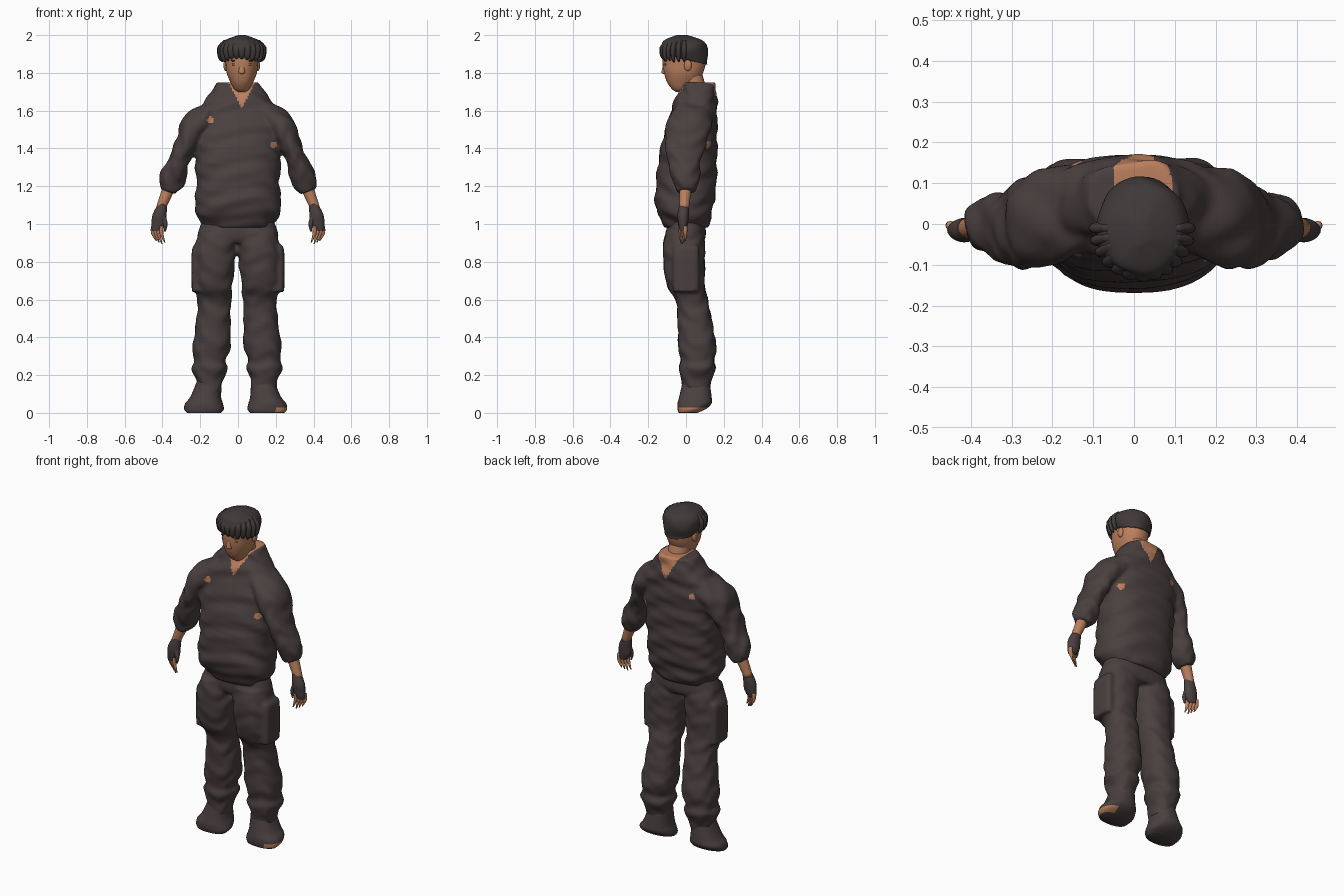
import bpy, bmesh, math, random
from mathutils import Vector

random.seed(4)
if "Cube" in bpy.data.objects:
    bpy.data.objects.remove(bpy.data.objects["Cube"], do_unlink=True)

SIDES = {"left": 1, "right": -1}
HEAD_X = .02


def material(name, *rgb):
    mat = bpy.data.materials.new(name)
    mat.use_nodes = True
    mat.diffuse_color = (*rgb, 1)
    mat.node_tree.nodes["Principled BSDF"].inputs["Base Color"].default_value = (*rgb, 1)
    return mat


CLOTH = material("charcoal_brown", .068, .05, .05)
SKIN = material("tan_skin", .5, .215, .11)
HAIR = material("dark_hair", .05, .04, .04)
SHADE = material("shaded_skin", .3, .125, .065)


def finish(name, bm, mat):
    mesh = bpy.data.meshes.new(name)
    for face in bm.faces:
        face.smooth = True
    bm.to_mesh(mesh)
    bm.free()
    mesh.materials.append(mat)
    obj = bpy.data.objects.new(name, mesh)
    bpy.context.collection.objects.link(obj)
    return obj


def spline(rows, steps):
    """Pass a smooth curve through rows of ring values."""
    last = len(rows) - 1
    result = []
    for i in range(last):
        keys = rows[max(i - 1, 0)], rows[i], rows[i + 1], rows[min(i + 2, last)]
        for k in range(steps):
            t = k / steps
            row = []
            for before, start, end, after in zip(*keys):
                slope_in, slope_out = (end - before) / 2, (after - start) / 2
                gap = end - start
                row.append(start + t * (slope_in + t * (3 * gap - 2 * slope_in - slope_out
                                                        + t * (slope_in + slope_out - 2 * gap))))
            result.append(row)
    return result + [rows[last]]


def loft(name, mat, rows, side=1, x=0, seg=32, steps=6, power=2, fold=0, follow=False):
    """Skin oval rings given as height, half width, half depth, y and x.
    With follow, each ring turns square to the path."""
    rows = spline([(*row, 0, 0)[:5] for row in rows], steps)
    bm = bmesh.new()
    rings = []
    for i, (height, wide, deep, back, out) in enumerate(rows):
        before, after = rows[max(i - 1, 0)], rows[min(i + 1, len(rows) - 1)]
        tilt = math.atan2(before[4] - after[4], after[0] - before[0]) if follow else 0
        ring = []
        for j in range(seg):
            angle = math.tau * j / seg
            c, s = math.cos(angle), math.sin(angle)
            crease = fold * (math.sin(height * 48 + 3 * math.sin(2 * angle + side))
                             + math.sin(height * 85 + 2 * math.cos(3 * angle)) / 2)
            u = math.copysign(abs(c) ** (2 / power), c) * (wide + crease)
            v = math.copysign(abs(s) ** (2 / power), s) * (deep + crease)
            ring.append(bm.verts.new((x + side * (out + u * math.cos(tilt)),
                                      back + v, height + u * math.sin(tilt))))
        rings.append(ring)
    for ring, following in zip(rings, rings[1:]):
        for j in range(seg):
            bm.faces.new((ring[j], ring[j - 1], following[j - 1], following[j]))
    bm.faces.new(rings[0])
    bm.faces.new(rings[-1])
    bmesh.ops.recalc_face_normals(bm, faces=bm.faces)
    return finish(name, bm, mat)


def blob(name, mat, location, size):
    bm = bmesh.new()
    bmesh.ops.create_uvsphere(bm, u_segments=20, v_segments=12, radius=1)
    for vert in bm.verts:
        vert.co = Vector(location) + vert.co * Vector(size)
    return finish(name, bm, mat)


def fuse(name, parts, smoothing):
    """Merge overlapping parts into one soft cloth surface."""
    bm = bmesh.new()
    for part in parts:
        bm.from_mesh(part.data)
        bpy.data.objects.remove(part, do_unlink=True)
    obj = finish(name, bm, CLOTH)
    merge = obj.modifiers.new("merge", 'REMESH')
    merge.mode, merge.voxel_size, merge.use_smooth_shade = 'VOXEL', .009, True
    soften = obj.modifiers.new("soften", 'SMOOTH')
    soften.factor, soften.iterations = .5, smoothing
    depsgraph = bpy.context.evaluated_depsgraph_get()
    mesh = bpy.data.meshes.new_from_object(obj.evaluated_get(depsgraph))
    obj.modifiers.clear()
    obj.data = mesh
    mesh.materials.clear()
    mesh.materials.append(CLOTH)
    for face in mesh.polygons:
        face.use_smooth = True
        face.material_index = 0
    return obj


def paint_skin(obj, rule):
    obj.data.materials.append(SKIN)
    for face in obj.data.polygons:
        face.material_index = int(rule(*face.center))


# Loose hooded top with wide sleeves
top_parts = [loft("torso", CLOTH, [
    (.98, .17, .11), (1.02, .2, .13), (1.08, .23, .15, -.01), (1.2, .22, .16),
    (1.4, .23, .15, .015), (1.58, .23, .125, .04), (1.64, .185, .115, .05),
    (1.7, .14, .1, .06), (1.75, .115, .09, .065)],
    seg=64, steps=8, power=2.4, fold=.005)]
for side in SIDES.values():
    top_parts.append(loft("sleeve", CLOTH, [
        (1.17, .04, .05, 0, .37), (1.23, .07, .07, 0, .35), (1.34, .055, .09, -.01, .31),
        (1.43, .06, .11, 0, .27), (1.52, .08, .12, .015, .22), (1.63, .05, .1, .045, .1)],
        side, steps=10, fold=.004, follow=True))
hooded_top = fuse("hooded_top", top_parts, 5)


# Open neckline and small torn holes, on front and back alike
def bare(x, y, z):
    neckline = z > 1.615 + 1.9 * abs(x - HEAD_X)
    right_hole = math.hypot(x + .145, z - 1.55) < .018
    left_hole = math.hypot(x - .19, z - 1.42) < .018
    return neckline or right_hole or left_hole


paint_skin(hooded_top, bare)

# Baggy cargo trousers
trouser_parts = [loft("hips", CLOTH, [(.9, .19, .09), (.94, .215, .105), (1.04, .18, .1)], power=2.4)]
for side in SIDES.values():
    shift = -.01 if side > 0 else 0
    trouser_parts.append(loft("leg", CLOTH, [
        (.1, .06, .07, .05, .15), (.17, .07, .08, .055, .15), (.235, .095, .095, .06, .15),
        (.275, .085, .09, .06, .15), (.35, .1, .1, .06, .14), (.5, .09, .09, .045, .13),
        (.6, .09, .085, .03, .125), (.67, .1, .1, 0, .13), (.8, .11, .11, -.01, .125),
        (.88, .11, .11, -.01, .12), (.96, .1, .1, -.01, .11)],
        side, shift, steps=7, power=2.3, fold=.003))
    trouser_parts.append(loft("cargo_pocket", CLOTH, [
        (.64, .035, .06, 0, .205), (.66, .04, .07, 0, .205),
        (.85, .04, .07, 0, .205), (.89, .025, .06, 0, .205)], side, power=4))
fuse("trousers", trouser_parts, 3)

for label, side in SIDES.items():
    # Boot turned outwards, with a worn patch at the toe
    boot = loft(label + "_boot", CLOTH, [
        (0, .09, .05, .01, .18), (.02, .105, .075, .03, .18), (.05, .1, .09, .045, .18),
        (.09, .08, .085, .05, .17), (.2, .055, .065, .055, .15)],
        side, -.025 if side > 0 else 0, power=2.3)
    paint_skin(boot, lambda x, y, z: .004 < z < .028 and x > .2)

    # Forearm, fingerless glove and bare fingertips
    loft(label + "_forearm", SKIN, [(1.22, .035, .035, 0, .355), (1.08, .025, .025, -.01, .41)],
         side, seg=20, follow=True)
    loft(label + "_glove", CLOTH, [
        (1.105, .025, .025, -.01, .4), (1.05, .037, .03, -.015, .415),
        (1, .038, .025, -.015, .42), (.965, .026, .018, -.015, .43)], side, seg=24)
    loft(label + "_thumb", CLOTH, [
        (1.05, .016, .016, -.02, .4), (1, .012, .012, -.03, .385), (.96, .004, .004, -.03, .387)],
        side, seg=12)
    for i in range(4):
        out, back = .45 - .015 * i, -.004 - .008 * i
        tip = .895 + .008 * abs(i - 2)
        loft(f"{label}_finger_{i + 1}", SKIN, [
            (.99, .011, .012, back, out), (.95, .01, .01, back, out),
            (tip, .003, .003, back, out - .017)], side, seg=12)

# Neck and head
loft("neck", SKIN, [(1.62, .06, .06, .06), (1.7, .06, .065, .045), (1.82, .06, .06, .02)], x=HEAD_X)
loft("head", SKIN, [
    (1.7, .02, .02, -.035), (1.715, .04, .045, -.03), (1.75, .06, .08, -.02),
    (1.8, .08, .103, -.013), (1.85, .086, .114, -.01), (1.9, .09, .11, -.01), (1.95, .08, .1)],
    x=HEAD_X, power=2.2)
loft("nose", SKIN, [(1.795, .01, .01, -.11), (1.805, .017, .014, -.115), (1.86, .007, .006, -.113)],
     x=HEAD_X, seg=16)
for label, side in SIDES.items():
    eye_x = HEAD_X + side * .036
    blob(label + "_eye", SHADE, (eye_x, -.109, 1.845), (.017, .006, .007))
    blob(label + "_brow", HAIR, (eye_x, -.108, 1.865), (.022, .009, .005))
    blob(label + "_ear", SKIN, (HEAD_X + side * .085, .01, 1.84), (.012, .02, .03))
blob("mouth", SHADE, (HEAD_X, -.103, 1.775), (.024, .006, .005))

# Cropped hair, lower at the nape than at the forehead
hair = loft("hair", HAIR, [
    (1.87, .095, .113), (1.88, .105, .12, -.01), (1.91, .113, .125, -.01),
    (1.945, .108, .12, -.01), (1.975, .085, .1, -.015), (2, .02, .03, -.02)],
    x=HEAD_X, seg=48, fold=.002)
for vert in hair.data.vertices:
    vert.co.z -= max(0, 1.95 - vert.co.z) * vert.co.y * 3

# Locks hanging around the forehead and temples
for i in range(13):
    angle = math.pi * (i / 12 - 1)
    across, forward = math.cos(angle), math.sin(angle)
    drop = random.uniform(0, .014) + .02 * abs(across)
    rings = []
    for height, reach, size in ((1.975, .08, .014), (1.935, .11, .02), (1.9, .11, .014), (1.88, .1, .003)):
        height -= drop if height < 1.92 else 0
        rings.append((height, size, size * .7, forward * reach * 1.05 - .01, across * reach))
    loft(f"hair_lock_{i + 1}", HAIR, rings, x=HEAD_X, seg=12, steps=4)
